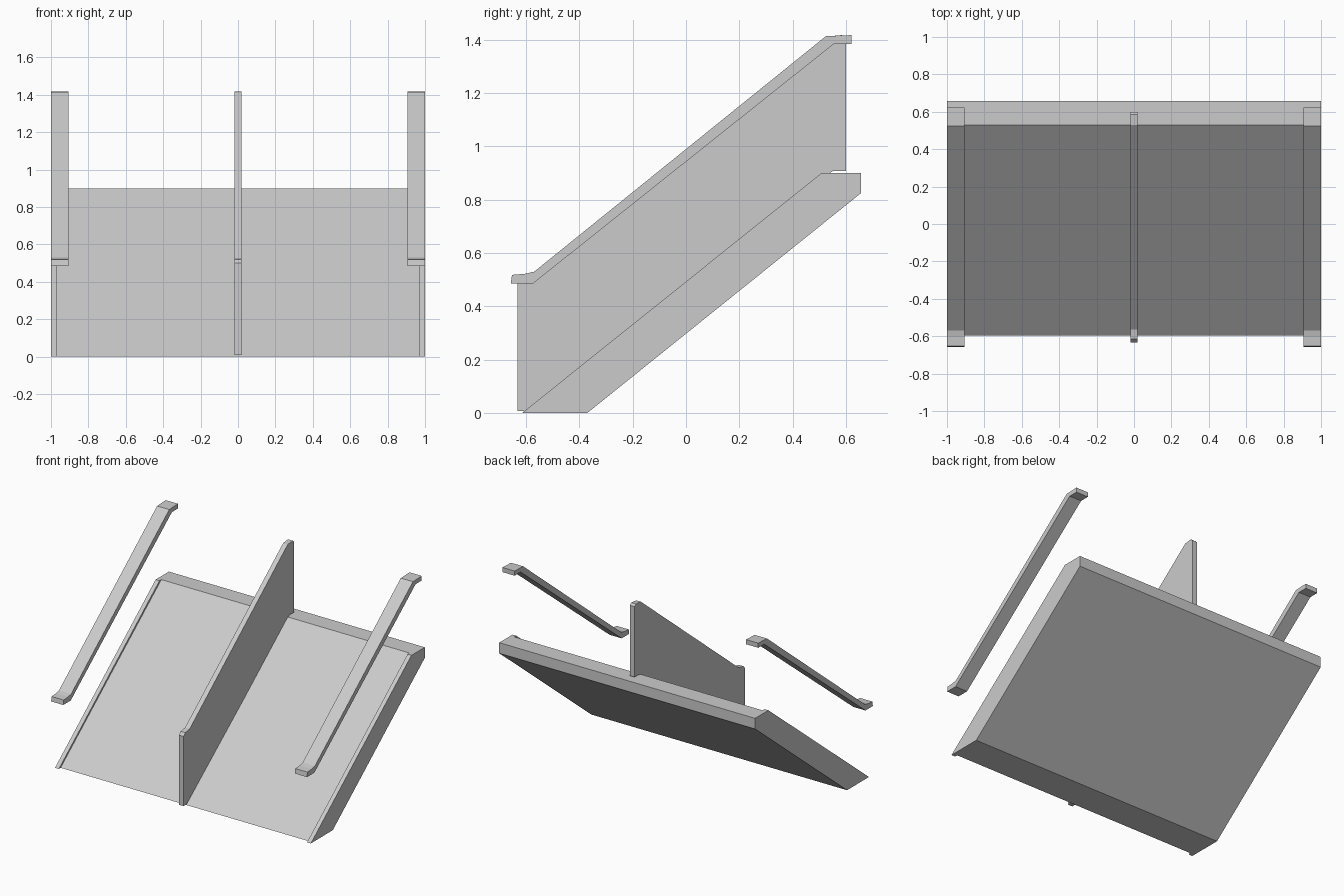
import bpy
import bmesh

if "Cube" in bpy.data.objects:
    bpy.data.objects.remove(bpy.data.objects["Cube"], do_unlink=True)

# Single flat grey
grey = bpy.data.materials.new("plain_grey")
grey.use_nodes = True
colour = (0.6, 0.6, 0.6, 1)
grey.diffuse_color = colour
grey.node_tree.nodes["Principled BSDF"].inputs["Base Color"].default_value = colour


def loft(name, sections):
    """Skin a list of (x, [(y, z), ...]) sections and cap both ends."""
    bm = bmesh.new()
    rings = [[bm.verts.new((x, y, z)) for y, z in pts] for x, pts in sections]
    n = len(rings[0])
    for a, b in zip(rings, rings[1:]):
        for i in range(n):
            j = (i + 1) % n
            bm.faces.new((a[i], a[j], b[j], b[i]))
    bm.faces.new(rings[0])
    bm.faces.new(rings[-1])
    bmesh.ops.remove_doubles(bm, verts=bm.verts, dist=0.0001)
    bmesh.ops.recalc_face_normals(bm, faces=bm.faces)
    mesh = bpy.data.meshes.new(name)
    bm.to_mesh(mesh)
    bm.free()
    mesh.materials.append(grey)
    obj = bpy.data.objects.new(name, mesh)
    bpy.context.collection.objects.link(obj)
    return obj


# Sloped slab: the floor is sunk slightly between two narrow side curbs
underside = [(-0.37, 0), (0.657, 0.825), (0.657, 0.9)]
curb = [(-0.615, 0)] + underside + [(0.508, 0.9)]
floor = [(-0.595, 0)] + underside + [(0.53, 0.9)]
inner = 0.97
loft("ramp_slab", [(-1, curb), (-inner, curb), (-inner, floor),
                   (inner, floor), (inner, curb), (1, curb)])

# Central dividing wall with softened top corners
wall = [(-0.633, 0.008), (-0.6, 0.008), (0.55, 0.907), (0.6, 0.907),
        (0.6, 1.405), (0.585, 1.418), (0.53, 1.413),
        (-0.565, 0.528), (-0.615, 0.52), (-0.633, 0.5)]
loft("centre_divider", [(-0.018, wall), (0.018, wall)])

# Handrails with level ends
rail = [(-0.658, 0.485), (-0.575, 0.485), (0.555, 1.385), (0.622, 1.385),
        (0.622, 1.418), (0.525, 1.414), (-0.57, 0.53), (-0.605, 0.522),
        (-0.653, 0.518)]
for side, s in (("left", 1), ("right", -1)):
    loft(side + "_handrail", [(s * 0.905, rail), (s, rail)])
